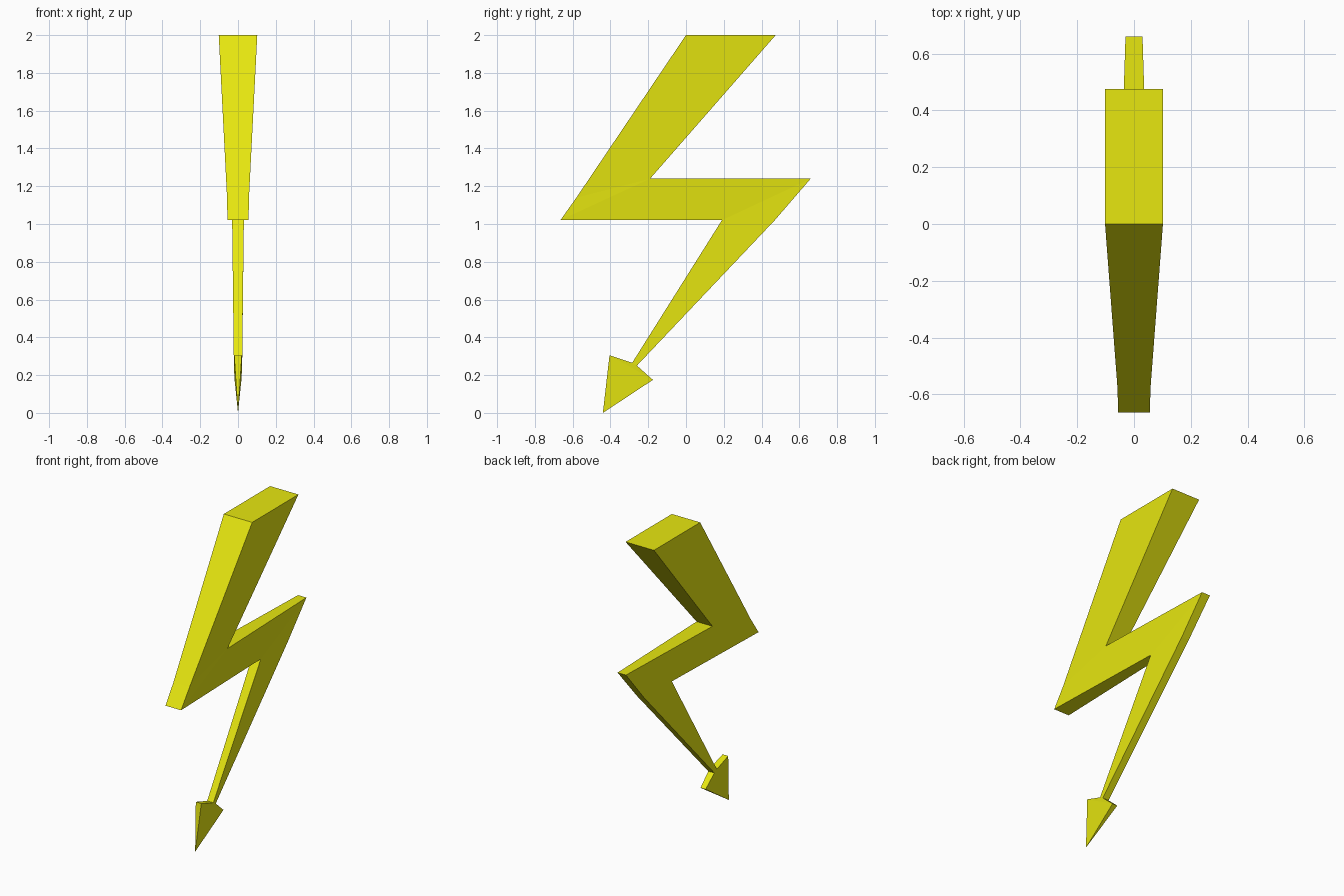
import bpy, bmesh

if "Cube" in bpy.data.objects:
    bpy.data.objects.remove(bpy.data.objects["Cube"])

# Cross-sections down the bolt: (front edge, back edge), each (y, z, half thickness)
inner = (-0.19, 1.24, 0.057)
crook = (0.19, 1.02, 0.031)
tip = (-0.44, 0.0, 0.0)
sections = [
    ((0.0, 2.0, 0.102), (0.475, 2.0, 0.102)),        # flat top
    ((-0.58, 1.14, 0.058), inner),
    ((-0.665, 1.02, 0.056), inner),                  # front elbow
    (crook, (0.66, 1.24, 0.03)),                     # back elbow
    (crook, (0.47, 1.02, 0.027)),
    ((-0.285, 0.265, 0.022), (-0.26, 0.25, 0.022)),  # neck
    ((-0.405, 0.305, 0.02), (-0.175, 0.175, 0.018)), # arrow barbs
    (tip, tip),                                      # arrow point
]

# Loft the sections, sharing repeated corners
bm = bmesh.new()
verts = {}


def corner(p, side):
    key = (round(side * p[2], 4), p[0], p[1])
    if key not in verts:
        verts[key] = bm.verts.new(key)
    return verts[key]


def face(corners):
    unique = list(dict.fromkeys(corners))
    if len(unique) > 2:
        bm.faces.new(unique)


def ring(section):
    f, b = section
    return [corner(f, -1), corner(f, 1), corner(b, 1), corner(b, -1)]


rings = [ring(s) for s in sections]
face(rings[0])
for r0, r1 in zip(rings, rings[1:]):
    for i in range(4):
        j = (i + 1) % 4
        face([r0[i], r0[j], r1[j], r1[i]])
bmesh.ops.recalc_face_normals(bm, faces=bm.faces)

mesh = bpy.data.meshes.new("lightning_bolt")
bm.to_mesh(mesh)
bm.free()
bolt = bpy.data.objects.new("lightning_bolt", mesh)
bpy.context.collection.objects.link(bolt)

# Yellow
yellow = bpy.data.materials.new("yellow")
yellow.diffuse_color = (0.8, 0.8, 0.005, 1)
yellow.use_nodes = True
yellow.node_tree.nodes["Principled BSDF"].inputs["Base Color"].default_value = yellow.diffuse_color
mesh.materials.append(yellow)
